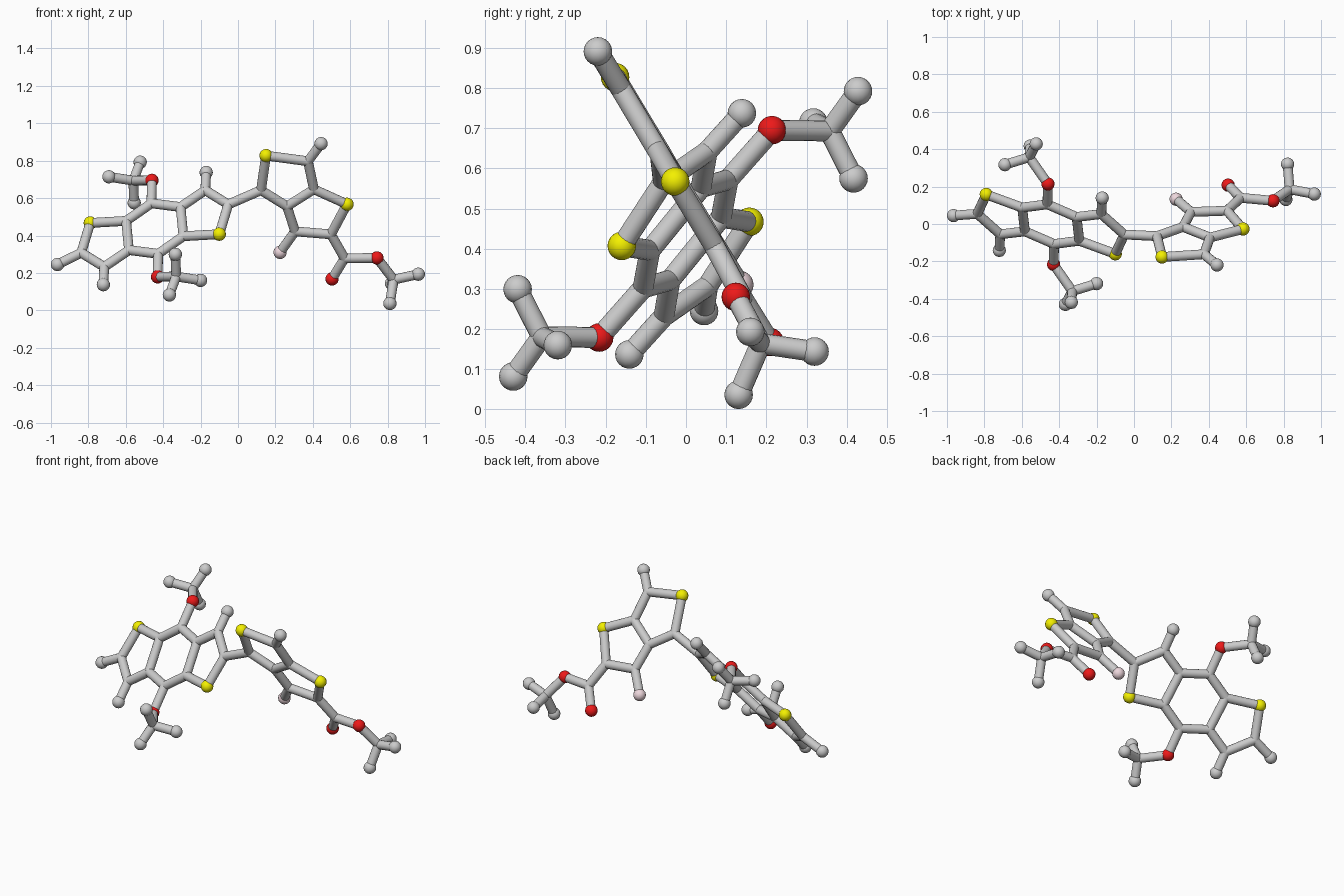
import bpy, bmesh
from mathutils import Vector, Matrix

if "Cube" in bpy.data.objects:
    bpy.data.objects.remove(bpy.data.objects["Cube"])

ATOM_R, BOND_R = 0.0355, 0.026
CENTRE = Vector((-0.445, -0.001, 0.437))   # inversion centre of the left ring system


def material(name, color):
    m = bpy.data.materials.new(name)
    m.diffuse_color = color
    m.use_nodes = True
    m.node_tree.nodes["Principled BSDF"].inputs["Base Color"].default_value = m.diffuse_color
    return m


MATS = {"sulfur": material("yellow", (0.9, 0.87, 0.0, 1)),
        "oxygen": material("red", (0.85, 0.01, 0.01, 1)),
        "fluorine": material("pale_pink", (0.85, 0.68, 0.72, 1))}


def left_plane(x, z):
    return Vector((x, -0.41 * x + 0.775 * z - 0.528, z))


def right_plane(x, z):
    return Vector((x, 0.322 - 0.6 * z - 0.015 * x, z))


def finish(name, bm, mat=None):
    me = bpy.data.meshes.new(name)
    bm.to_mesh(me)
    bm.free()
    ob = bpy.data.objects.new(name, me)
    bpy.context.collection.objects.link(ob)
    for p in me.polygons:
        p.use_smooth = len(p.vertices) < 5
    if mat:
        me.materials.append(mat)
    return ob


def add_ball(bm, p, r):
    bmesh.ops.create_uvsphere(bm, u_segments=16, v_segments=12, radius=r,
                              matrix=Matrix.Translation(p))


def add_stick(bm, a, b):
    d = b - a
    rot = d.to_track_quat('Z', 'Y').to_matrix().to_4x4()
    bmesh.ops.create_cone(bm, cap_ends=True, segments=16, radius1=BOND_R, radius2=BOND_R,
                          depth=d.length, matrix=Matrix.Translation((a + b) / 2) @ rot)


def build(part, atoms, bonds):
    # sticks with rounded joints; loose ends and coloured atoms get large balls
    ends = [n for bond in bonds.split() for n in bond.split("-")]
    bm = bmesh.new()
    for bond in bonds.split():
        a, b = bond.split("-")
        add_stick(bm, atoms[a], atoms[b])
    for n, p in atoms.items():
        if n[0] == "c" and ends.count(n) > 1:
            add_ball(bm, p, BOND_R)
    finish(part + "_bonds", bm)
    kinds = {"s": "sulfur", "o": "oxygen", "f": "fluorine", "c": "carbon_end"}
    for n, p in atoms.items():
        if n[0] == "c" and ends.count(n) != 1:
            continue
        bm = bmesh.new()
        add_ball(bm, p, ATOM_R)
        kind = kinds[n[0]]
        finish(part + "_" + kind + "_atom", bm, MATS.get(kind))


# Left ring system: half of it, then inverted through its centre
half = {"s1": left_plane(-0.79, 0.467), "c2": left_plane(-0.838, 0.308),
        "c3": left_plane(-0.715, 0.232), "c4": left_plane(-0.583, 0.322),
        "c5": left_plane(-0.598, 0.478), "c6": left_plane(-0.463, 0.572),
        "cm": Vector((-0.72, -0.141, 0.137)),
        "o1": Vector((-0.46, 0.214, 0.695)), "cq": Vector((-0.56, 0.357, 0.693)),
        "ca": Vector((-0.69, 0.317, 0.714)), "cb": Vector((-0.523, 0.428, 0.792)),
        "cc": Vector((-0.555, 0.417, 0.575))}
left = dict(half)
left.update({n + "x": 2 * CENTRE - p for n, p in half.items()})
half_bonds = "s1-c2 c2-c3 c3-c4 c4-c5 c5-s1 c5-c6 c3-cm c6-o1 o1-cq cq-ca cq-cb cq-cc".split()
left_bonds = half_bonds + [b.replace("-", "x-") + "x" for b in half_bonds]
left["cend"] = Vector((-0.965, 0.045, 0.245))
left_bonds += ["c6-c4x", "c6x-c4", "c2-cend"]
build("left_rings", left, " ".join(left_bonds))

# Right ring pair with its side arm
right = {"c1": right_plane(0.123, 0.642), "s1": right_plane(0.15, 0.827),
         "c2": right_plane(0.374, 0.797), "c3": right_plane(0.406, 0.647),
         "c4": right_plane(0.262, 0.556), "s2": right_plane(0.583, 0.567),
         "c5": right_plane(0.497, 0.406), "c6": right_plane(0.305, 0.422),
         "cm": right_plane(0.444, 0.891), "f1": right_plane(0.225, 0.31),
         "c7": Vector((0.57, 0.14, 0.278)), "o1": Vector((0.503, 0.208, 0.168)),
         "o2": Vector((0.743, 0.124, 0.28)), "cq": Vector((0.832, 0.186, 0.164)),
         "ca": Vector((0.964, 0.16, 0.193)), "cb": Vector((0.812, 0.131, 0.0365)),
         "cc": Vector((0.821, 0.32, 0.144))}
build("right_rings", right,
      "c1-s1 s1-c2 c2-c3 c3-c4 c4-c1 c3-s2 s2-c5 c5-c6 c6-c4 c2-cm c6-f1 "
      "c5-c7 c7-o1 c7-o2 o2-cq cq-ca cq-cb cq-cc")

# Stick joining the two ring systems
bm = bmesh.new()
add_stick(bm, left["c2x"], right["c1"])
finish("linking_bond", bm)
